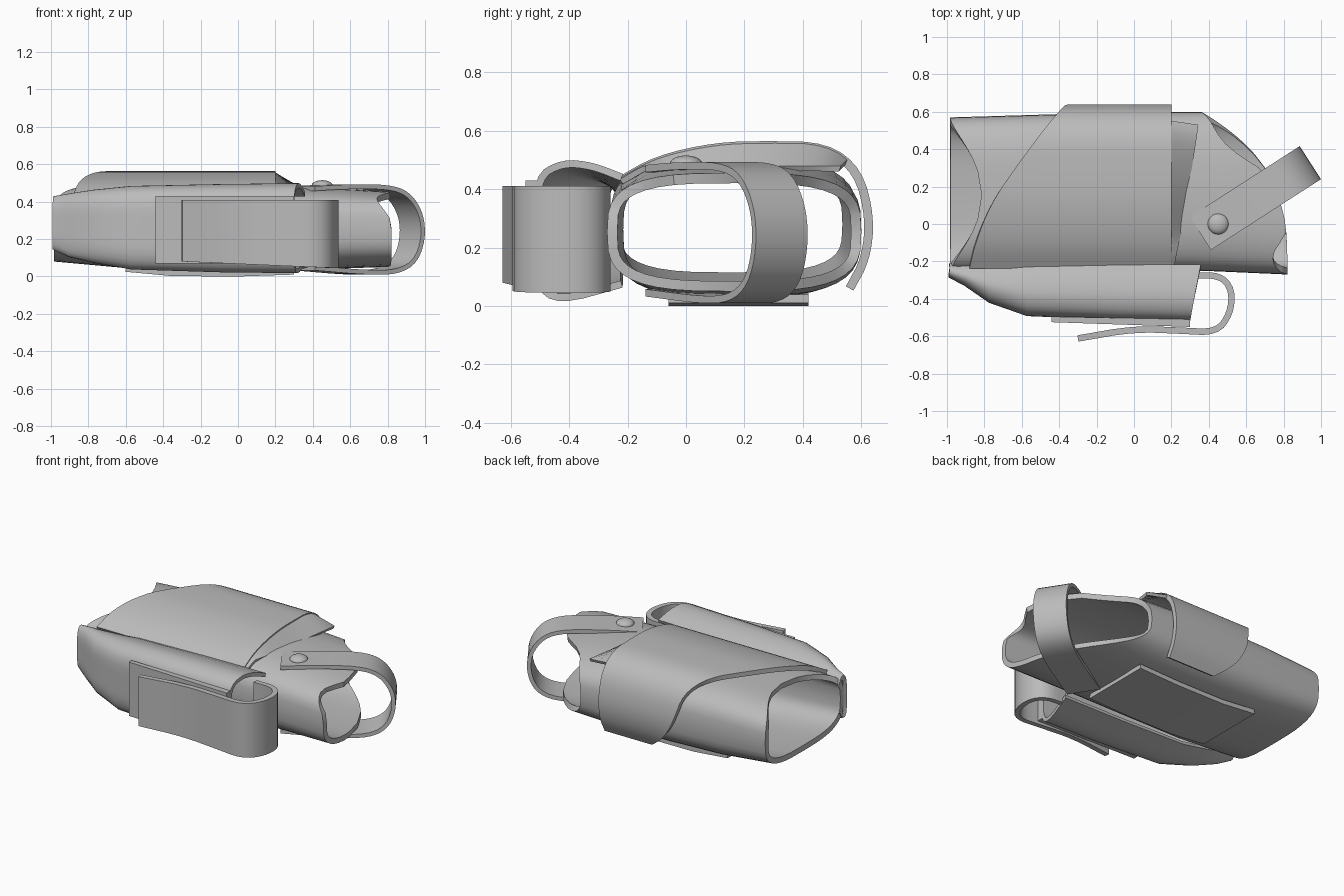
import bpy, bmesh, math
from mathutils import Vector

cube = bpy.data.objects.get("Cube")
if cube:
    bpy.data.objects.remove(cube)

grey = bpy.data.materials.new("plain_grey")
grey.use_nodes = True
grey.diffuse_color = (0.5, 0.5, 0.5, 1)
grey.node_tree.nodes["Principled BSDF"].inputs["Base Color"].default_value = (0.5, 0.5, 0.5, 1)


def finish(name, bm, thickness=0, offset=0, angle=35):
    bmesh.ops.recalc_face_normals(bm, faces=bm.faces)
    mesh = bpy.data.meshes.new(name)
    bm.to_mesh(mesh)
    bm.free()
    mesh.materials.append(grey)
    ob = bpy.data.objects.new(name, mesh)
    bpy.context.collection.objects.link(ob)
    bpy.ops.object.select_all(action='DESELECT')
    ob.select_set(True)
    bpy.context.view_layer.objects.active = ob
    if thickness:
        mod = ob.modifiers.new("leather", 'SOLIDIFY')
        mod.thickness, mod.offset = thickness, offset
        bpy.ops.object.modifier_apply(modifier=mod.name)
    bpy.ops.object.shade_smooth_by_angle(angle=math.radians(angle))
    return ob


def grid(name, rows, closed=False, **kw):
    """Skin a list of equal-length point rows."""
    bm = bmesh.new()
    vs = [[bm.verts.new(p) for p in row] for row in rows]
    n = len(rows[0])
    for a, b in zip(vs, vs[1:]):
        for i in range(n if closed else n - 1):
            j = (i + 1) % n
            bm.faces.new((a[i], a[j], b[j], b[i]))
    return finish(name, bm, **kw)


def rounded(points, passes=2):
    """Soften a path by cutting its corners."""
    pts = [Vector(p) for p in points]
    for _ in range(passes):
        new = [pts[0]]
        for a, b in zip(pts, pts[1:]):
            new += [a.lerp(b, 0.25), a.lerp(b, 0.75)]
        pts = new + [pts[-1]]
    return pts


def oval(y0, y1, z0, z1, power, count=40):
    """Rounded rectangle section in the y-z plane."""
    out = []
    for i in range(count):
        a = math.tau * i / count
        c, s = math.cos(a), math.sin(a)
        y = math.copysign(abs(c) ** (2 / power), c)
        z = math.copysign(abs(s) ** (2 / power), s)
        out.append(((y0 + y1) / 2 + y * (y1 - y0) / 2, (z0 + z1) / 2 + z * (z1 - z0) / 2))
    return out


# Main sleeve: open at both ends, with a notched muzzle and a slanted mouth
stations = [(0, -0.26, 0.57, 0.08, 0.48), (0.25, -0.26, 0.58, 0.04, 0.505),
            (0.5, -0.25, 0.59, 0.03, 0.505), (0.75, -0.25, 0.6, 0.035, 0.48),
            (1, -0.27, 0.6, 0.05, 0.455)]
rows = []
for t, y0, y1, z0, z1 in stations:
    row = []
    for y, z in oval(y0, y1, z0, z1, 3.2):
        across = (y - y0) / (y1 - y0)
        left = -0.985
        right = 0.82 - 0.46 * across ** 3.2
        if z > 0.3:
            rise = (z - 0.3) / 0.18
            left += 0.17 * math.sin(math.pi * across) * rise
            right -= 0.13 * max(0, math.sin(math.pi * (across - 0.62) / 0.38)) * rise
        row.append((left + t * (right - left), y, z))
    rows.append(row)
grid("main_sleeve", rows, closed=True, thickness=0.035, offset=-1)

# Outer wrap: folds over the top and back, with a slanted left edge
profile = rounded([(-0.88, -0.23, 0.425), (-0.85, -0.1, 0.5), (-0.77, 0.1, 0.545),
                   (-0.65, 0.28, 0.55), (-0.5, 0.48, 0.545), (-0.4, 0.59, 0.46),
                   (-0.36, 0.63, 0.3), (-0.28, 0.615, 0.16), (-0.15, 0.56, 0.06)])
grid("outer_wrap", [[(p.x + k / 6 * (0.2 - p.x), p.y, p.z) for p in profile]
                    for k in range(7)], thickness=0.03)

# Sloping lip that steps from the wrap edge down to the sleeve
upper = [p for p in profile if p.z > 0.42 and p.y < 0.57]
grid("wrap_lip", [[(0.195, p.y, p.z) for p in upper],
                  [(0.22 + 0.13 * (p.y + 0.2) / 0.8, p.y * 0.96, min(p.z, 0.47))
                   for p in upper]], thickness=0.02)

# Front pouch: a curved cover on the sleeve, tapering to the left, open on the right
rows = []
for x, y0, z0, z1 in [(-0.985, -0.275, 0.14, 0.42), (-0.9, -0.32, 0.1, 0.435),
                      (-0.77, -0.41, 0.07, 0.455), (-0.57, -0.48, 0.035, 0.475),
                      (-0.1, -0.5, 0.02, 0.485), (0.3, -0.51, 0.015, 0.49)]:
    depth = y0 + 0.22
    section = rounded([(-0.22, z1 - 0.05, 0), (-0.22 + depth * 0.35, z1 - 0.01, 0),
                       (-0.22 + depth * 0.7, z1, 0), (y0, z1 - 0.05, 0),
                       (y0, (z0 + z1) / 2, 0), (y0, z0 + 0.06, 0),
                       (-0.22 + depth * 0.75, z0, 0), (-0.22, z0 + 0.06, 0)])
    skew = 0.2 if x > 0.2 else 0
    rows.append([(x + skew * (p.x - y0), p.x, p.y) for p in section])
grid("front_pouch", rows, thickness=0.025)


def box(name, corners, z0, z1):
    """Upright prism over a plan outline."""
    bm = bmesh.new()
    face = bm.faces.new([bm.verts.new((x, y, z0)) for x, y in corners])
    ext = bmesh.ops.extrude_face_region(bm, geom=[face])
    verts = [g for g in ext["geom"] if isinstance(g, bmesh.types.BMVert)]
    bmesh.ops.translate(bm, verts=verts, vec=(0, 0, z1 - z0))
    return finish(name, bm)


# Pouch backing panel and closing strap
box("pouch_panel", [(-0.44, -0.495), (-0.44, -0.525), (0.3, -0.55), (0.3, -0.51)], 0.07, 0.43)
path = rounded([(0.32, -0.275), (0.46, -0.275), (0.525, -0.35), (0.515, -0.48), (0.44, -0.58),
                (0.25, -0.57), (0.0, -0.56), (-0.3, -0.612)])
grid("pouch_strap", [[(p.x, p.y, z + (0.03 * (0.4 - p.x) / 0.7 if z < 0.2 else 0))
                      for p in path] for z in (0.05, 0.41)], thickness=0.034)

# Retention strap: loops diagonally around the mouth
along = Vector((0.84, 0.54, 0)).normalized()
side = Vector((-along.y, along.x, 0))
start = Vector((0.355, -0.05, 0))
path = rounded([(0, 0.47), (0.2, 0.48), (0.47, 0.48), (0.6, 0.44), (0.68, 0.33), (0.69, 0.2),
                (0.64, 0.08), (0.53, 0.025), (0.35, 0.02), (0, 0.045)])
grid("retention_strap", [[start + along * p.x + side * w + Vector((0, 0, p.y)) for p in path]
                         for w in (-0.105, 0.105)], thickness=0.025)

# Snap stud: a shallow dome
bm = bmesh.new()
bmesh.ops.create_uvsphere(bm, u_segments=20, v_segments=10, radius=0.056)
for v in bm.verts:
    v.co = (v.co.x + 0.45, v.co.y, v.co.z * 0.5 + 0.487)
finish("snap_stud", bm)

# Belt panel underneath: a gently bowed plate
grid("belt_panel", [[(x, y, z) for y in (-0.06, 0.18, 0.42)]
                    for x, z in [(-0.6, 0.04), (-0.35, 0.017), (0, 0.015), (0.3, 0.025)]],
     thickness=0.03)
